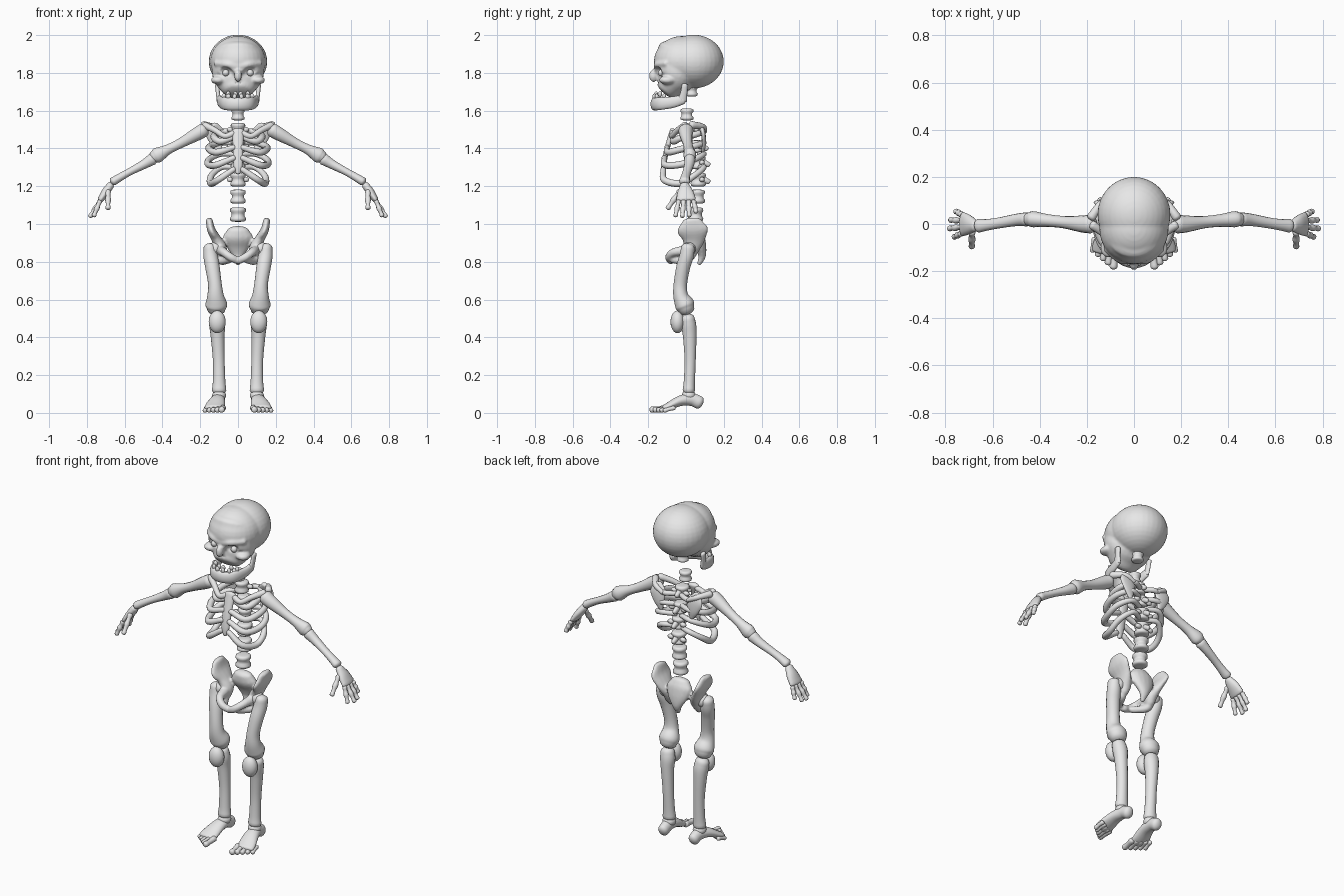
import bpy, bmesh, math
from mathutils import Vector, Matrix, Euler

bone = bpy.data.materials.new("bone_grey")
bone.diffuse_color = (0.8, 0.8, 0.8, 1)


def spline(pts, sub):
    """Smooth list of (x, y, z, radius_a, radius_b)."""
    p = [Vector(q) for q in pts]
    p = [p[0] * 2 - p[1]] + p + [p[-1] * 2 - p[-2]]
    out = []
    for i in range(1, len(p) - 2):
        a, b, c, d = p[i - 1:i + 3]
        for k in range(sub):
            t = k / sub
            out.append(0.5 * (b * 2 + (c - a) * t + (a * 2 - b * 5 + c * 4 - d) * t * t
                              + (b * 3 - a - c * 3 + d) * t ** 3))
    return out + [p[-2]]


def loft(bm, pts, side=(1, 0, 0), sub=4, n=14, cap=0.7):
    """Tube of elliptical rings with rounded ends; radius_a lies along side."""
    pts = [q if len(q) == 5 else (*q, q[3]) for q in pts]
    path = spline(pts, sub) if sub > 1 else [Vector(q) for q in pts]
    pos = [Vector(q[:3]) for q in path]
    rings, last = [], len(path) - 1
    for i, q in enumerate(path):
        t = (pos[min(i + 1, last)] - pos[max(i - 1, 0)]).normalized()
        s = Vector(side)
        u = (s - t * s.dot(t)).normalized()
        w = t.cross(u)
        steps = [(0, 1)]
        ends = [(math.sin(e), math.cos(e)) for e in (0.5, 0.95, 1.3)]
        if i == 0:
            steps = [(-o, c) for o, c in reversed(ends)] + steps
        if i == last:
            steps += ends
        for o, c in steps:
            base = pos[i] + t * o * cap * min(q[3], q[4])
            rings.append([bm.verts.new(base + u * math.cos(k * math.tau / n) * q[3] * c
                                       + w * math.sin(k * math.tau / n) * q[4] * c) for k in range(n)])
    for a, b in zip(rings, rings[1:]):
        for k in range(n):
            bm.faces.new((a[k], a[(k + 1) % n], b[(k + 1) % n], b[k]))
    bm.faces.new(rings[0])
    bm.faces.new(rings[-1])


def ball(bm, c, r, rot=(0, 0, 0), seg=20):
    m = Matrix.Translation(c) @ Euler(rot).to_matrix().to_4x4() @ Matrix.Diagonal((*r, 1))
    bmesh.ops.create_uvsphere(bm, u_segments=seg, v_segments=seg // 2 + 2, radius=1, matrix=m)


def finish(bm, name, mirror=True):
    bmesh.ops.recalc_face_normals(bm, faces=bm.faces)
    for f in bm.faces:
        f.smooth = True
    me = bpy.data.meshes.new(name)
    bm.to_mesh(me)
    bm.free()
    me.materials.append(bone)
    ob = bpy.data.objects.new(name, me)
    bpy.context.collection.objects.link(ob)
    if mirror:
        md = ob.modifiers.new("mirror", 'MIRROR')
        md.use_mirror_merge = False
    return ob


def fuse(ob, size, rounds, cutter=None):
    """Melt overlapping shells into one surface, with optional carving."""
    def remesh():
        r = ob.modifiers.new("fuse", 'REMESH')
        r.mode, r.voxel_size, r.use_smooth_shade = 'VOXEL', size, True
    remesh()
    if cutter:
        b = ob.modifiers.new("carve", 'BOOLEAN')
        b.operation, b.object = 'DIFFERENCE', cutter
        remesh()
    s = ob.modifiers.new("soften", 'SMOOTH')
    s.iterations, s.factor = rounds, 0.5


def tube(name, pts, mirror=True, **kw):
    bm = bmesh.new()
    loft(bm, pts, **kw)
    return finish(bm, name, mirror)


Y, Z = (0, 1, 0), (0, 0, 1)

# Skull: braincase, face, brows, cheeks and nose fused, sockets carved
bm = bmesh.new()
ball(bm, (0, .04, 1.86), (.155, .16, .142), seg=32)
ball(bm, (0, -.02, 1.86), (.147, .15, .135), seg=32)
loft(bm, [(0, -.03, 1.92, .12, .115), (0, -.05, 1.85, .135, .118), (0, -.055, 1.78, .135, .11),
          (0, -.085, 1.73, .105, .075), (0, -.105, 1.705, .08, .06)], n=28, cap=.3)
ball(bm, (0, -.172, 1.785), (.02, .024, .034))
for s in (1, -1):
    loft(bm, [(s * .01, -.158, 1.835, .014), (s * .06, -.15, 1.845, .017), (s * .115, -.105, 1.85, .017)], side=Z)
    ball(bm, (s * .1, -.095, 1.762), (.042, .05, .024), (0, 0, s * .5))
skull = finish(bm, "skull", False)
bm = bmesh.new()
for s in (1, -1):
    ball(bm, (s * .07, -.17, 1.803), (.046, .052, .03), (0, -s * .2, s * .35))
    ball(bm, (s * .011, -.175, 1.745), (.009, .035, .016), (0, s * .35, 0))
sockets = finish(bm, "socket_cutter", False)
sockets.hide_render = True
sockets.hide_set(True)
fuse(skull, .006, 4, sockets)

bm = bmesh.new()
ball(bm, (.065, -.13, 1.8), (.018,) * 3)
finish(bm, "eye")

# Lower jaw with upright branches
half = [(.1, -.015, 1.66, .025, .014), (.092, -.07, 1.645, .03, .015), (.065, -.145, 1.637, .034, .016)]
tube("jaw", half + [(0, -.17, 1.635, .034, .018)] + [(-q[0], *q[1:]) for q in reversed(half)],
     mirror=False, side=Z, sub=6)
tube("jaw_branch", [(.1, -.02, 1.655, .025, .013), (.106, -.012, 1.69, .019, .011),
                    (.11, -.005, 1.735, .017, .012)], side=Y)

# Teeth
bm = bmesh.new()
for x, y, z in ((.014, -.158, 1.686), (.052, -.137, 1.688), (.018, -.168, 1.674),
                (.05, -.155, 1.674), (.075, -.115, 1.676)):
    ball(bm, (x, y, z), (.012, .01, .016), seg=10)
finish(bm, "teeth")

# Spine: spool shaped vertebrae, chest ones carry rear and side knobs
for z, y, k in ((1.705, .03, .8), (1.58, .005, .85), (1.5, .035, .95), (1.41, .055, .9),
                (1.325, .065, .95), (1.235, .065, 1), (1.145, .06, 1), (1.05, .05, 1.03)):
    bm = bmesh.new()
    loft(bm, [(0, y, z + dz * k, r * k) for dz, r in
              ((-.034, .034), (-.03, .04), (-.018, .041), (-.008, .033), (.008, .033),
               (.018, .041), (.03, .04), (.034, .034))], sub=1, n=18, cap=.1)
    if 1.2 < z < 1.55:
        loft(bm, [(0, y + .03, z, .016, .018), (0, y + .055, z - .012, .012, .014)], sub=1, n=10)
        for s in (1, -1):
            ball(bm, (s * .04, y + .02, z), (.02, .014, .014), seg=10)
    finish(bm, "vertebra", False)

# Breastbone
tube("breastbone", [(0, -.07, 1.495, .034, .016), (0, -.085, 1.45, .029, .015), (0, -.105, 1.38, .027, .014),
                    (0, -.118, 1.31, .024, .013), (0, -.122, 1.27, .012, .01)], mirror=False)

# Ribs: back height, side height, front height, reach, front depth
for zb, zs, zf, x, yf in ((1.49, 1.455, 1.46, .125, -.07), (1.43, 1.395, 1.405, .152, -.1),
                          (1.37, 1.315, 1.35, .157, -.115), (1.3, 1.215, 1.29, .145, -.12)):
    m = (zs + zf) / 2 - .02
    tube("rib", [(.02, .07, zb, .014), (x * .6, .095, zb, .015), (x * .97, .045, (zb + zs) / 2, .017),
                 (x, -.03, zs, .018), (x * .74, yf + .005, m, .018), (.022, yf, zf, .015)], side=Z, sub=5, n=10)

# Collarbone and shoulder blade
tube("collarbone", [(.025, -.07, 1.48, .017), (.07, -.075, 1.465, .015), (.12, -.045, 1.495, .016),
                    (.175, -.005, 1.522, .019)], side=Z)
bm = bmesh.new()
loft(bm, [(.13, .075, 1.525, .025, .014), (.122, .09, 1.485, .05, .013), (.112, .095, 1.43, .034, .011),
          (.1, .09, 1.385, .012, .009)])
loft(bm, [(.085, .1, 1.49, .012), (.135, .09, 1.515, .015), (.18, .03, 1.525, .02)], side=Z)
finish(bm, "shoulder_blade")

# Arm
tube("upper_arm", [(.185, 0, 1.495, .04, .038), (.22, 0, 1.475, .036, .036), (.3, .008, 1.43, .026, .027),
                   (.37, .015, 1.395, .027, .027), (.425, .02, 1.365, .034, .041), (.445, .02, 1.355, .03, .033)], side=Y)
tube("forearm", [(.455, .02, 1.342, .03, .032), (.5, .017, 1.315, .026, .025), (.57, .005, 1.278, .023, .02),
                 (.62, -.003, 1.25, .024, .021), (.66, -.008, 1.226, .029, .023)], side=Y)

# Hand
tube("palm", [(.675, -.008, 1.205, .025, .02), (.7, -.003, 1.17, .042, .022), (.727, 0, 1.13, .052, .017)], side=Y)
waist = (.014, .011, .0145, .0105, .0125)


def digit(bm, a, b, k=1.0):
    a, b = Vector(a), Vector(b)
    loft(bm, [(*a.lerp(b, i / 4), r * k) for i, r in enumerate(waist)], side=Y, sub=3, n=10)


bm = bmesh.new()
for i, (x, z) in enumerate(((.762, 1.045), (.782, 1.042), (.777, 1.045), (.755, 1.065))):
    digit(bm, (.733, -.04 + .027 * i, 1.118), (x, -.055 + .036 * i, z))
digit(bm, (.688, -.035, 1.17), (.688, -.095, 1.085), 1.1)
finish(bm, "fingers")

# Pelvis: wings, pubic bars, seat bars and sacrum fused
bm = bmesh.new()
for s in (1, -1):
    def flip(pts):
        return [(s * q[0], *q[1:]) for q in pts]
    loft(bm, flip([(.152, .03, 1.02, .05, .018), (.142, .035, .97, .083, .022), (.115, .04, .92, .062, .026),
                   (.092, .03, .87, .042, .034), (.092, .02, .83, .03, .026)]), side=Y)
    loft(bm, flip([(.09, 0, .86, .028), (.075, -.065, .85, .022), (.04, -.09, .825, .021), (0, -.08, .805, .02)]), side=Z)
    loft(bm, flip([(.095, .02, .84, .025), (.088, 0, .805, .022), (.045, -.07, .81, .018)]), side=Z)
loft(bm, [(0, .05, .965, .06, .034), (0, .06, .93, .08, .04), (0, .078, .88, .062, .03),
          (0, .085, .83, .03, .02), (0, .07, .79, .012, .012)])
fuse(finish(bm, "pelvis", False), .007, 3)

# Leg
bm = bmesh.new()
loft(bm, [(.15, .01, .875, .033, .036), (.145, .003, .83, .038, .038), (.135, -.015, .77, .038, .037),
          (.122, -.03, .68, .036, .036), (.119, -.028, .62, .044, .04), (.115, -.008, .575, .058, .052),
          (.115, .002, .55, .05, .045)], n=18)
ball(bm, (.122, .015, .868), (.037,) * 3)
finish(bm, "thigh_bone")
bm = bmesh.new()
ball(bm, (.11, -.045, .482), (.045, .037, .06))
finish(bm, "kneecap")
tube("shin_bone", [(.115, .01, .5, .04, .036), (.11, .015, .46, .042, .04), (.108, .02, .4, .036, .036),
                   (.102, .022, .28, .031, .03), (.1, .018, .17, .033, .03), (.1, .015, .12, .038, .033)], n=18)

# Foot and toes
bm = bmesh.new()
loft(bm, [(.1, .07, .055, .03, .035), (.102, .03, .07, .032, .034), (.11, -.03, .064, .042, .028),
          (.122, -.09, .036, .052, .021), (.125, -.115, .026, .052, .017)], n=18)
ball(bm, (.1, .015, .092), (.037, .037, .03))
finish(bm, "foot")
bm = bmesh.new()
for i in range(5):
    r = .017 - .0012 * i
    loft(bm, [(.08 + .022 * i, -.112 + .012 * i, .026, r), (.084 + .022 * i, -.15 + .015 * i, .02, r * .85),
              (.087 + .022 * i, -.181 + .017 * i, r, r)], sub=3, n=10)
finish(bm, "toes")
